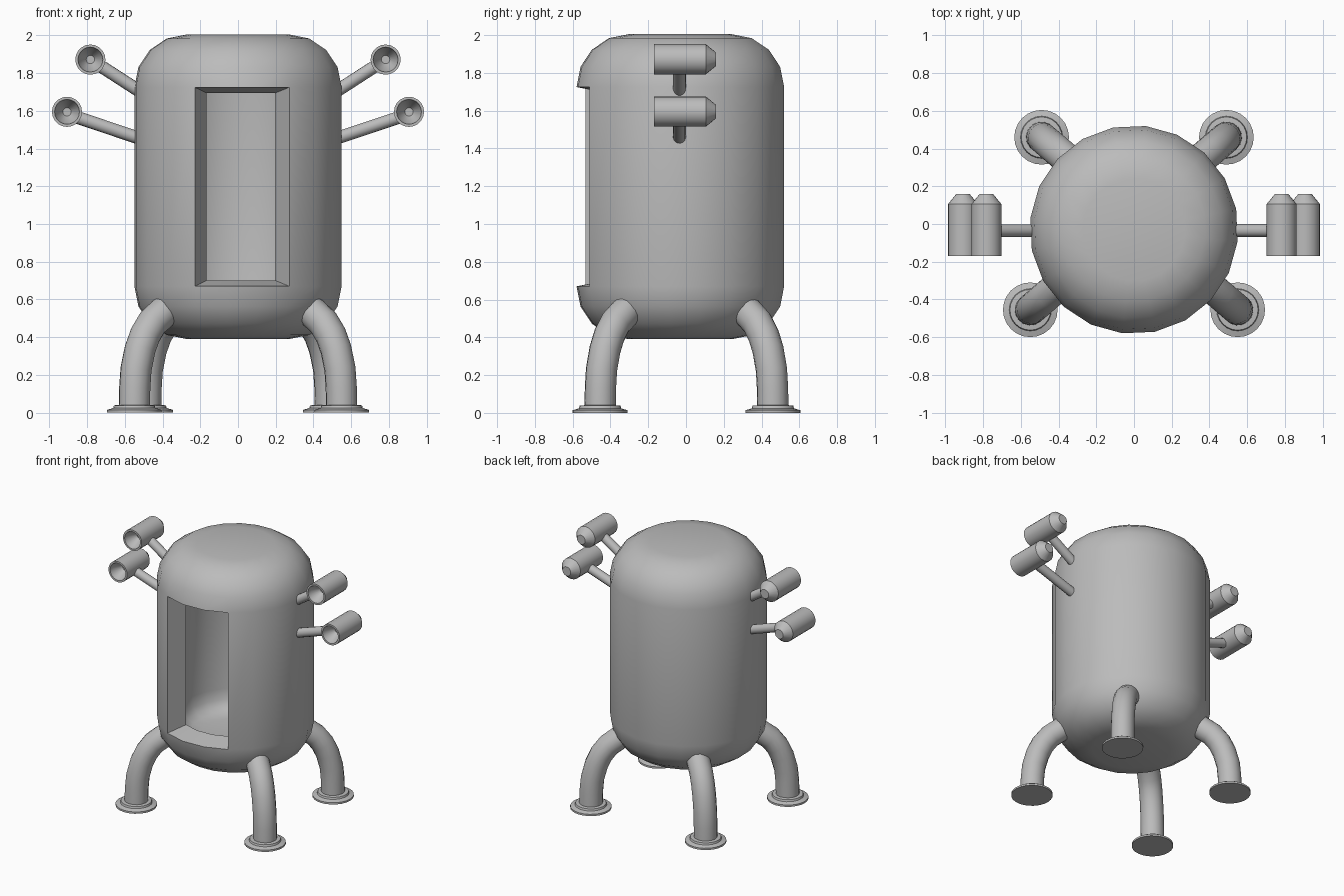
import bpy, bmesh, math
from mathutils import Matrix, Vector

if "Cube" in bpy.data.objects:
    bpy.data.objects.remove(bpy.data.objects["Cube"])

grey = bpy.data.materials.new("plain grey")
grey.use_nodes = True
GREY = (0.5, 0.5, 0.5, 1)
grey.diffuse_color = GREY
grey.node_tree.nodes["Principled BSDF"].inputs["Base Color"].default_value = GREY


def finish(obj, angle=35):
    obj.data.materials.append(grey)
    bpy.ops.object.select_all(action="DESELECT")
    obj.select_set(True)
    bpy.context.view_layer.objects.active = obj
    bpy.ops.object.shade_smooth_by_angle(angle=math.radians(angle))
    return obj


def to_object(bm, name):
    bmesh.ops.recalc_face_normals(bm, faces=bm.faces)
    mesh = bpy.data.meshes.new(name)
    bm.to_mesh(mesh)
    bm.free()
    obj = bpy.data.objects.new(name, mesh)
    bpy.context.collection.objects.link(obj)
    return finish(obj)


def rings(bm, profile, segs, start=0.0):
    """Rings of vertices around z for a list of (radius, height)."""
    out = []
    for r, z in profile:
        angles = [start + 2 * math.pi * i / segs for i in range(segs)]
        out.append([bm.verts.new((r * math.cos(a), r * math.sin(a), z)) for a in angles])
    return out


def skin(bm, loops, skip=lambda row, i: False):
    """Quads between rings and a cap at each end."""
    n = len(loops[0])
    for row, (a, b) in enumerate(zip(loops, loops[1:])):
        for i in range(n):
            if not skip(row, i):
                j = (i + 1) % n
                bm.faces.new((a[i], a[j], b[j], b[i]))
    bm.faces.new(loops[0])
    bm.faces.new(loops[-1])


def lathe(name, profile, segs, matrix):
    bm = bmesh.new()
    skin(bm, rings(bm, profile, segs))
    bm.transform(matrix)
    return to_object(bm, name)


def tube(name, points, radius, segs=16):
    """Round tube following a path, closed at both ends."""
    pts = [Vector(p) for p in points]
    bm = bmesh.new()
    loops = []
    for k, p in enumerate(pts):
        d = (pts[min(k + 1, len(pts) - 1)] - pts[max(k - 1, 0)]).normalized()
        side = d.cross(Vector((0.64, -0.76, 0.1))).normalized()
        up = d.cross(side)
        loops.append([bm.verts.new(p + radius * (side * math.cos(a) + up * math.sin(a)))
                      for a in (2 * math.pi * i / segs for i in range(segs))])
    skin(bm, loops)
    return to_object(bm, name)


# Hollow capsule body with a doorway
SEGS, R, BEVEL, WALL = 20, 0.553, 0.28, 0.155
LOW, HIGH, CENTRE_Y = 0.67, 1.725, -0.03


def capsule_profile(wall):
    prof = []
    for zc, first in ((LOW, -90), (HIGH, 0)):
        for k in range(5):
            a = math.radians(first + 22.5 * k)
            tilt = a  # direction the wall is thickened along
            if k in (0, 4):
                tilt += math.radians(11.25 if k == 0 else -11.25)
            prof.append((R - BEVEL + BEVEL * math.cos(a) - wall * math.cos(tilt),
                         zc + BEVEL * math.sin(a) - wall * math.sin(tilt)))
    return prof


bm = bmesh.new()
start = math.radians(-90 - 24.5)
outer = rings(bm, capsule_profile(0), SEGS, start)
inner = rings(bm, capsule_profile(WALL), SEGS, start)
DOOR_ROW, DOOR_WIDTH = 4, 3
for shell in (outer, inner):
    skin(bm, shell, lambda row, i: row == DOOR_ROW and i < DOOR_WIDTH)
# Door jambs, sill and lintel
for i in (0, DOOR_WIDTH):
    bm.faces.new((outer[4][i], outer[5][i], inner[5][i], inner[4][i]))
for row in (4, 5):
    for i in range(DOOR_WIDTH):
        bm.faces.new((outer[row][i], outer[row][i + 1], inner[row][i + 1], inner[row][i]))
bm.transform(Matrix.Translation((0, CENTRE_Y, 0)))
to_object(bm, "capsule_body")

# Curved legs on round feet
LEG_PATH = [(0, 0.02), (0.003, 0.13), (0.012, 0.23), (0.04, 0.335), (0.075, 0.41),
            (0.125, 0.475), (0.215, 0.54), (0.26, 0.57)]
FOOT = [(0.145, 0), (0.145, 0.014), (0.112, 0.024), (0.108, 0.038), (0.07, 0.042)]
for side, sx in (("left", 1), ("right", -1)):
    for place, x, y in (("front", 0.55, -0.455), ("back", 0.49, 0.46)):
        sy = math.copysign(1, y)
        path = [(sx * (x - 0.76 * s), y - sy * 0.65 * s, z) for s, z in LEG_PATH]
        tube(f"{place}_{side}_leg", path, 0.083)
        lathe(f"{place}_{side}_foot", FOOT, 24, Matrix.Translation((sx * x, y, 0)))

# Lamps on slanted arms: funnel at the front, tapered at the back
LAMP = [(0.018, 0.09), (0.022, 0.09), (0.06, 0.03), (0.066, 0.0), (0.08, 0.0),
        (0.08, 0.275), (0.035, 0.33)]
FACE_FRONT = Matrix.Rotation(math.radians(-90), 4, "X")
for side, sx in (("left", 1), ("right", -1)):
    for level, x, z, root_z in (("upper", 0.783, 1.872, 1.69), ("lower", 0.907, 1.595, 1.447)):
        lathe(f"{level}_{side}_lamp", LAMP, 20,
              Matrix.Translation((sx * x, -0.17, z)) @ FACE_FRONT)
        tube(f"{level}_{side}_arm",
             [(sx * 0.5, -0.035, root_z), (sx * (x - 0.04), -0.035, z - 0.025)], 0.034, 14)
